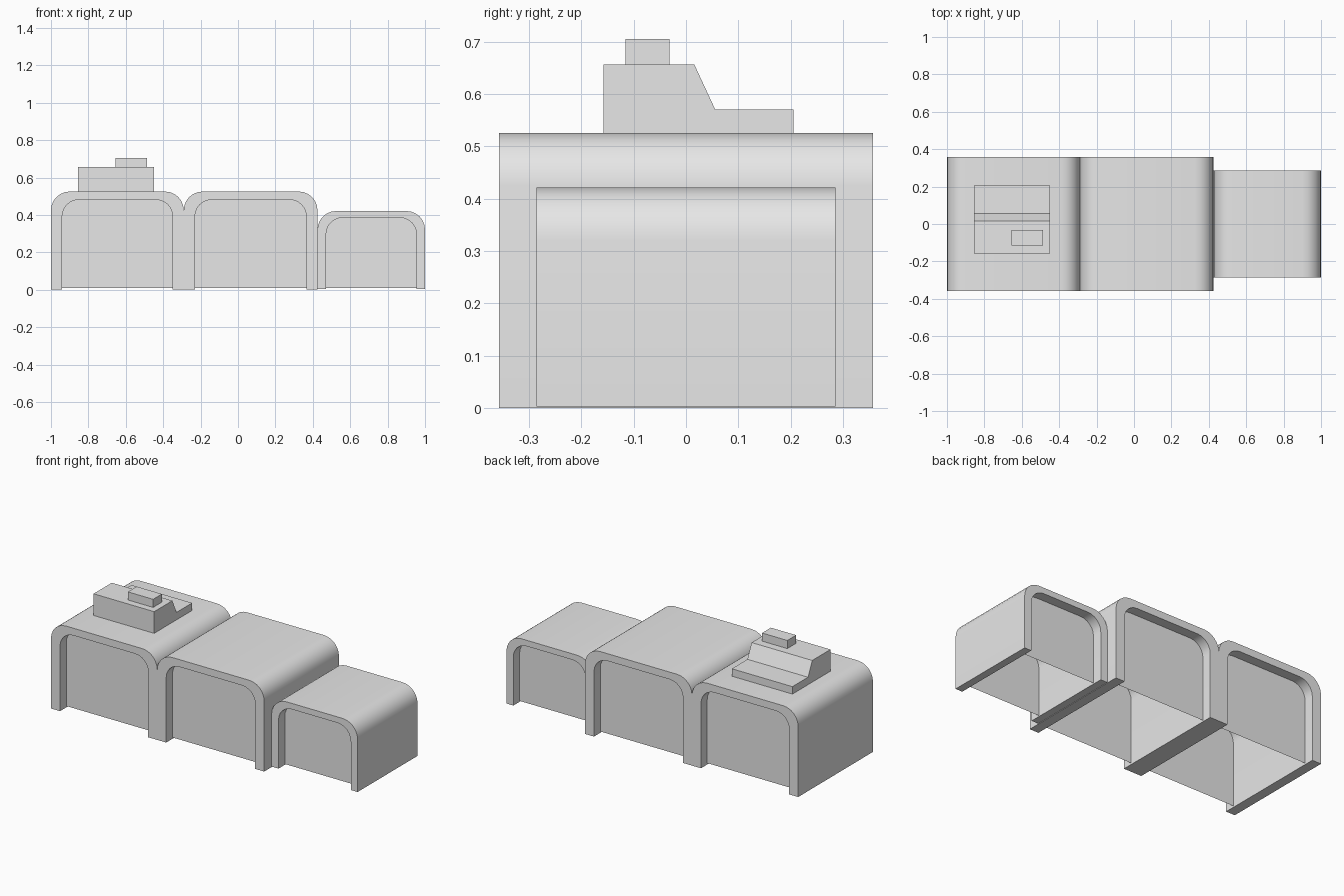
import bpy, bmesh
from math import sin, cos, pi, radians

cube = bpy.data.objects.get("Cube")
if cube:
    bpy.data.objects.remove(cube)

grey = bpy.data.materials.new("light_grey")
grey.use_nodes = True
grey.diffuse_color = (0.8, 0.8, 0.8, 1)
grey.node_tree.nodes["Principled BSDF"].inputs["Base Color"].default_value = (0.8, 0.8, 0.8, 1)


def finish(name, bm, smooth=False):
    bmesh.ops.recalc_face_normals(bm, faces=bm.faces)
    mesh = bpy.data.meshes.new(name)
    bm.to_mesh(mesh)
    bm.free()
    mesh.materials.append(grey)
    obj = bpy.data.objects.new(name, mesh)
    bpy.context.collection.objects.link(obj)
    if smooth:
        bpy.ops.object.select_all(action="DESELECT")
        obj.select_set(True)
        bpy.context.view_layer.objects.active = obj
        bpy.ops.object.shade_smooth_by_angle(angle=radians(35))
    return obj


def arch(x0, x1, z0, top, r, steps=6):
    """Outline of an upright arch with two rounded upper corners."""
    pts = [(x0, z0)]
    for cx, start in ((x0 + r, pi), (x1 - r, pi / 2)):
        for i in range(steps + 1):
            a = start - pi / 2 * i / steps
            pts.append((cx + r * cos(a), top - r + r * sin(a)))
    return pts + [(x1, z0)]


def module(name, x0, x1, top, depth, wall, roof, z0):
    # Hollow arched shell, open underneath
    outer = arch(x0, x1, z0, top, 0.1)
    inner = arch(x0 + wall, x1 - wall, z0, top - roof, 0.088)
    bm = bmesh.new()
    loops = [[bm.verts.new((x, y, z)) for x, z in pts]
             for pts, y in ((outer, -depth), (outer, depth), (inner, depth), (inner, -depth))]
    for a, b in zip(loops, loops[1:] + loops[:1]):
        for i in range(len(a) - 1):
            bm.faces.new((a[i], a[i + 1], b[i + 1], b[i]))
    for end in (0, -1):
        bm.faces.new([loop[end] for loop in loops])
    finish(name + "_shell", bm, True)

    # Thin end panels set back inside the arch
    panel = arch(x0 + wall, x1 - wall, 0.008, top - roof, 0.088)
    for side, sign in (("front", -1), ("back", 1)):
        bm = bmesh.new()
        bm.faces.new([bm.verts.new((x, sign * (depth - 0.06), z)) for x, z in panel])
        obj = finish(f"{name}_{side}_panel", bm)
        if (obj.data.polygons[0].normal.y > 0) != (sign > 0):
            obj.data.flip_normals()


def prism(name, x0, x1, profile):
    """Extrude a closed y-z profile along x."""
    bm = bmesh.new()
    face = bm.faces.new([bm.verts.new((x0, y, z)) for y, z in profile])
    new = bmesh.ops.extrude_face_region(bm, geom=[face])["geom"]
    bmesh.ops.translate(bm, vec=(x1 - x0, 0, 0),
                        verts=[g for g in new if isinstance(g, bmesh.types.BMVert)])
    finish(name, bm)


# Three modules side by side
module("right_module", -1.0, -0.29, 0.525, 0.357, 0.06, 0.044, 0)
module("middle_module", -0.29, 0.425, 0.525, 0.357, 0.06, 0.044, 0)
module("left_module", 0.425, 1.0, 0.421, 0.286, 0.046, 0.036, 0.003)

# Stepped rooftop unit with a small cap
prism("rooftop_unit", -0.855, -0.45,
      [(-0.158, 0.524), (-0.158, 0.656), (0.016, 0.656),
       (0.056, 0.57), (0.205, 0.57), (0.205, 0.524)])
prism("rooftop_cap", -0.655, -0.486,
      [(-0.116, 0.655), (-0.116, 0.705), (-0.032, 0.705), (-0.032, 0.655)])
